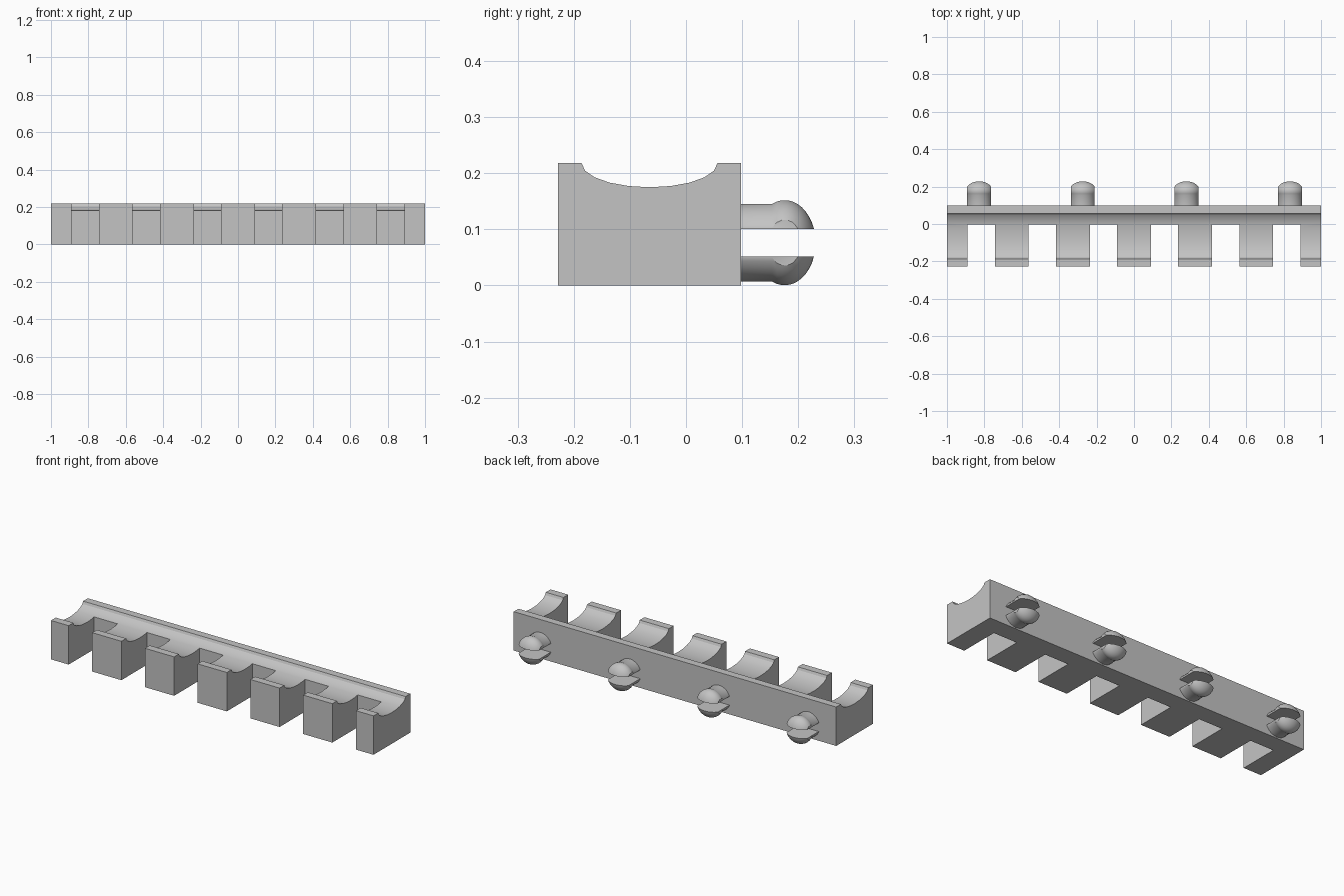
import bpy, bmesh, math
from mathutils import Vector

cube = bpy.data.objects.get("Cube")
if cube:
    bpy.data.objects.remove(cube, do_unlink=True)

grey = bpy.data.materials.new("light grey plastic")
grey.use_nodes = True
grey.diffuse_color = (0.55, 0.55, 0.55, 1)
grey.node_tree.nodes["Principled BSDF"].inputs["Base Color"].default_value = (0.55, 0.55, 0.55, 1)


def add_object(name, bm):
    bmesh.ops.recalc_face_normals(bm, faces=bm.faces)
    mesh = bpy.data.meshes.new(name)
    bm.to_mesh(mesh)
    bm.free()
    mesh.materials.append(grey)
    obj = bpy.data.objects.new(name, mesh)
    bpy.context.collection.objects.link(obj)
    return obj


def smooth(obj):
    bpy.ops.object.select_all(action='DESELECT')
    obj.select_set(True)
    bpy.context.view_layer.objects.active = obj
    bpy.ops.object.shade_smooth_by_angle(angle=math.radians(30))


# Comb rail: block profile with a shallow oval trough, extruded along x
FRONT, BACK, TOP = -0.228, 0.098, 0.218
profile = [(FRONT, TOP), (FRONT, 0), (BACK, 0), (BACK, TOP)]
for i in range(11):
    a = math.pi * i / 10
    profile.append((-0.065 + 0.121 * math.cos(a), TOP - 0.043 * math.sin(a)))
bm = bmesh.new()
face = bm.faces.new([bm.verts.new((-1, y, z)) for y, z in profile])
swept = bmesh.ops.extrude_face_region(bm, geom=[face])
bmesh.ops.translate(bm, vec=(2, 0, 0),
                    verts=[v for v in swept["geom"] if isinstance(v, bmesh.types.BMVert)])
rail = add_object("comb_rail", bm)

# Six slots cut in from the front
bm = bmesh.new()
for i in range(6):
    made = bmesh.ops.create_cube(bm, size=1)["verts"]
    bmesh.ops.scale(bm, vec=(0.146, 0.397, 1), verts=made)
    bmesh.ops.translate(bm, vec=((i - 2.5) * 0.327, -0.2015, 0.1), verts=made)
cutter = add_object("slot_cutter", bm)
cutter.hide_render = True
mod = rail.modifiers.new("slots", 'BOOLEAN')
mod.operation = 'DIFFERENCE'
mod.solver = 'EXACT'
mod.object = cutter
bpy.context.view_layer.objects.active = rail
bpy.ops.object.modifier_apply(modifier=mod.name)
bpy.data.objects.remove(cutter, do_unlink=True)
smooth(rail)


# Split snap pins: a turned stem and head, trimmed flat at the sides and split
def trim(bm, point, normal):
    cut = bmesh.ops.bisect_plane(bm, geom=bm.verts[:] + bm.edges[:] + bm.faces[:],
                                 plane_co=Vector(point), plane_no=Vector(normal), clear_outer=True)
    edges = [e for e in cut["geom_cut"] if isinstance(e, bmesh.types.BMEdge)]
    bmesh.ops.holes_fill(bm, edges=edges, sides=0)


def pin_half(name, x, side):
    stem, head, length, centre = 0.0695, 0.0762, 0.055, 0.176
    start = math.acos(-math.sqrt(1 - (stem / head) ** 2))
    outline = [(BACK - 0.01, stem)]
    for i in range(13):
        a = start * (1 - i / 12)
        outline.append((centre + length * math.cos(a), head * math.sin(a)))
    bm = bmesh.new()
    count = 32
    rings = []
    for y, r in outline[:-1]:
        rings.append([bm.verts.new((r * math.cos(t), y, r * math.sin(t)))
                      for t in (math.tau * (k + 0.5) / count for k in range(count))])
    tip = bm.verts.new((0, centre + length, 0))
    bm.faces.new(rings[0])
    for k in range(count):
        n = (k + 1) % count
        for low, high in zip(rings, rings[1:]):
            bm.faces.new((low[k], low[n], high[n], high[k]))
        bm.faces.new((rings[-1][k], rings[-1][n], tip))
    trim(bm, (0, 0, side * 0.0243), (0, 0, -side))
    for s in (-1, 1):
        trim(bm, (s * 0.064, 0, 0), (s, 0, 0))
    obj = add_object(name, bm)
    obj.location = (x, 0, 0.0762)
    smooth(obj)


for i in range(4):
    x = (i - 1.5) * 0.554 + 0.003
    pin_half(f"upper_pin_half_{i + 1}", x, 1)
    pin_half(f"lower_pin_half_{i + 1}", x, -1)
